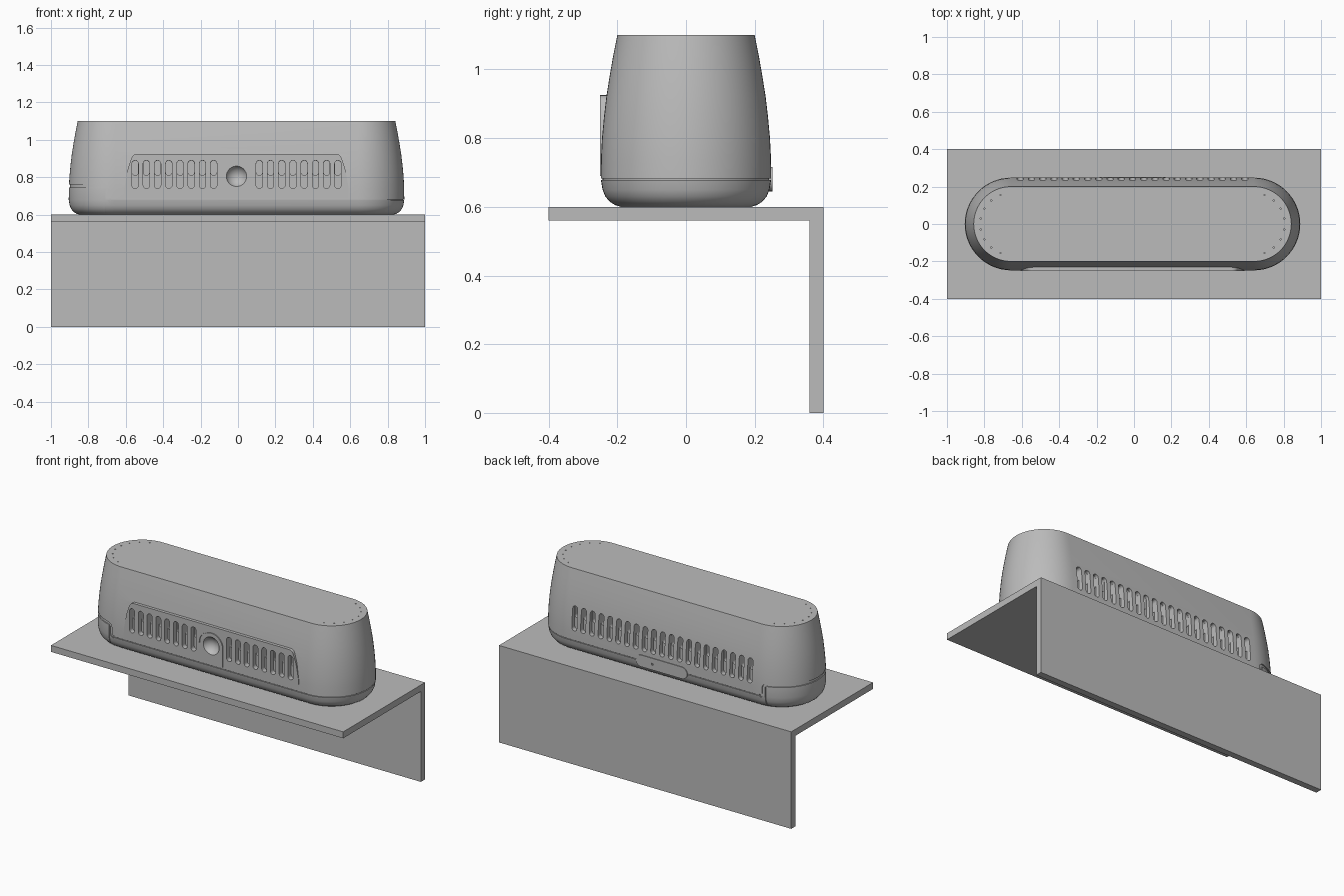
import bpy, bmesh
from math import sin, cos, pi, radians
from mathutils import Vector, Matrix

cube = bpy.data.objects.get("Cube")
if cube:
    bpy.data.objects.remove(cube, do_unlink=True)

grey = bpy.data.materials.new("plain grey")
grey.use_nodes = True
grey.diffuse_color = (0.5, 0.5, 0.5, 1)
grey.node_tree.nodes["Principled BSDF"].inputs["Base Color"].default_value = (0.5, 0.5, 0.5, 1)

CX = -0.008     # middle of the housing
HALF = 0.649    # half length of its straight sides
PITCH = 0.06    # vent spacing


def finish(bm, name):
    bmesh.ops.recalc_face_normals(bm, faces=bm.faces)
    mesh = bpy.data.meshes.new(name)
    bm.to_mesh(mesh)
    bm.free()
    mesh.materials.append(grey)
    ob = bpy.data.objects.new(name, mesh)
    bpy.context.collection.objects.link(ob)
    return ob


def box(name, lo, hi):
    bm = bmesh.new()
    bmesh.ops.create_cube(bm, size=1)
    lo, hi = Vector(lo), Vector(hi)
    for v in bm.verts:
        v.co = (lo + hi) / 2 + v.co * (hi - lo)
    return finish(bm, name)


def prisms(name, outlines, y0, y1):
    """Extrude outlines in the x-z plane along y."""
    bm = bmesh.new()
    for pts in outlines:
        a = [bm.verts.new((x, y0, z)) for x, z in pts]
        b = [bm.verts.new((x, y1, z)) for x, z in pts]
        bm.faces.new(a)
        bm.faces.new(b[::-1])
        for i in range(len(pts)):
            j = (i + 1) % len(pts)
            bm.faces.new((a[i], a[j], b[j], b[i]))
    return finish(bm, name)


def arc(cx, cz, r, a0, a1, n=8):
    angles = [radians(a0 + (a1 - a0) * i / n) for i in range(n + 1)]
    return [(cx + r * cos(a), cz + r * sin(a)) for a in angles]


def slot(x, z0, z1, r=0.017):
    return arc(x, z1 - r, r, 0, 180) + arc(x, z0 + r, r, 180, 360)


def band(path, width):
    """Outline of a strip that follows a path."""
    pts = [Vector(p) for p in path]
    left, right = [], []
    for i, p in enumerate(pts):
        d = (pts[min(i + 1, len(pts) - 1)] - pts[max(i - 1, 0)]).normalized()
        n = Vector((-d.y, d.x)) * width / 2
        left.append(tuple(p + n))
        right.append(tuple(p - n))
    return left + right[::-1]


def combine(target, tool, operation="DIFFERENCE"):
    """Apply a boolean and discard the tool."""
    mod = target.modifiers.new("combine", "BOOLEAN")
    mod.operation, mod.solver, mod.object = operation, "EXACT", tool
    deps = bpy.context.evaluated_depsgraph_get()
    mesh = bpy.data.meshes.new_from_object(target.evaluated_get(deps))
    target.modifiers.clear()
    target.data = mesh
    bpy.data.objects.remove(tool, do_unlink=True)


def housing(name, inset=0.0):
    """Tapered capsule-shaped shell lofted from stadium rings."""
    profile = [(0.6, 0.19), (0.605, 0.206), (0.614, 0.221), (0.63, 0.235), (0.65, 0.243),
               (0.68, 0.248), (0.74, 0.2475), (0.8, 0.2445), (0.86, 0.239), (0.92, 0.232),
               (0.98, 0.2225), (1.04, 0.212), (1.1, 0.2)]
    bm = bmesh.new()
    rings = []
    for z, r in profile:
        pts = arc(CX + HALF, 0, r - inset, -90, 90, 32) + arc(CX - HALF, 0, r - inset, 90, 270, 32)
        rings.append([bm.verts.new((x, y, z)) for x, y in pts])
    for a, b in zip(rings, rings[1:]):
        for i in range(len(a)):
            j = (i + 1) % len(a)
            bm.faces.new((a[i], a[j], b[j], b[i]))
    bm.faces.new(rings[0][::-1])
    bm.faces.new(rings[-1])
    return finish(bm, name)


# Angled wall bracket
outline = [(-0.4, 0.56), (0.36, 0.56), (0.36, 0), (0.4, 0), (0.4, 0.6), (-0.4, 0.6)]
bracket = prisms("bracket", [outline], -1, 1)
bracket.data.transform(Matrix.Rotation(pi / 2, 4, "Z"))

# Housing with the raised front vent panel
body = housing("housing")
panel = ([(CX - 0.6, 0.69), (CX - 0.598, 0.75), (CX - 0.58, 0.85)] + arc(CX - 0.53, 0.892, 0.033, 160, 90)
         + arc(CX + 0.53, 0.892, 0.033, 90, 20) + [(CX + 0.58, 0.85), (CX + 0.598, 0.75), (CX + 0.6, 0.69)])
combine(body, prisms("panel", [panel], -0.25, -0.19), "UNION")

# Vent slots, deeper in their upper half
front_x = [CX + s * (0.122 + PITCH * i) for s in (-1, 1) for i in range(8)]
back_x = [CX + PITCH * i for i in range(-10, 11)]
for xs, side in ((front_x, -1), (back_x, 1)):
    combine(body, prisms("vents", [slot(x, 0.74, 0.89) for x in xs], side * 0.3, side * 0.218))
    combine(body, prisms("deep_vents", [slot(x, 0.81, 0.889, 0.0165) for x in xs], side * 0.3, side * 0.16))

# Dished front button and the arch line around it
bm = bmesh.new()
bmesh.ops.create_uvsphere(bm, u_segments=32, v_segments=16, radius=0.06,
                          matrix=Matrix.Translation((CX, -0.275, 0.805)))
combine(body, finish(bm, "dish"))
arch = arc(CX, 0.805, 0.08, 180, 0, 24) + [(CX + 0.08, 0.685)]
combine(body, prisms("arch", [band(arch, 0.005)], -0.3, -0.244))

# Seams: thin base line, and a wider channel stepping up around the right end
step = [(-1, 0.752)] + arc(-0.722, 0.73, 0.022, 90, 0) + arc(-0.678, 0.702, 0.022, 180, 270)
seams = ((step, 0.016), ([(-0.68, 0.68), (1, 0.68)], 0.004), ([(-0.713, 0.745), (-0.713, 0.55)], 0.004))
for path, width in seams:
    cutter = prisms("seam", [band(path, width)], -0.4, 0.4)
    combine(cutter, housing("core", 0.006))
    combine(body, cutter)

# Pin holes along both ends of the top
bm = bmesh.new()
for s in (-1, 1):
    for i in range(8):
        a = radians(-70 + 20 * i)
        spot = (CX + s * (HALF + 0.165 * cos(a)), 0.165 * sin(a), 1.1)
        bmesh.ops.create_cone(bm, cap_ends=True, segments=8, radius1=0.004, radius2=0.004,
                              depth=0.02, matrix=Matrix.Translation(spot))
combine(body, finish(bm, "pin_holes"))

# Rear latch tab with its pin hole
tab = arc(CX + 0.14, 0.68, 0.036, -90, 90) + arc(CX - 0.14, 0.68, 0.036, 90, 270)
latch = prisms("rear_latch", [tab], 0.23, 0.252)
combine(latch, prisms("latch_hole", [arc(CX + 0.06, 0.68, 0.008, 0, 337.5, 15)], 0.24, 0.3))

# Smooth the curved parts
for ob in (body, latch):
    bpy.ops.object.select_all(action="DESELECT")
    ob.select_set(True)
    bpy.context.view_layer.objects.active = ob
    bpy.ops.object.shade_smooth_by_angle(angle=radians(30))
